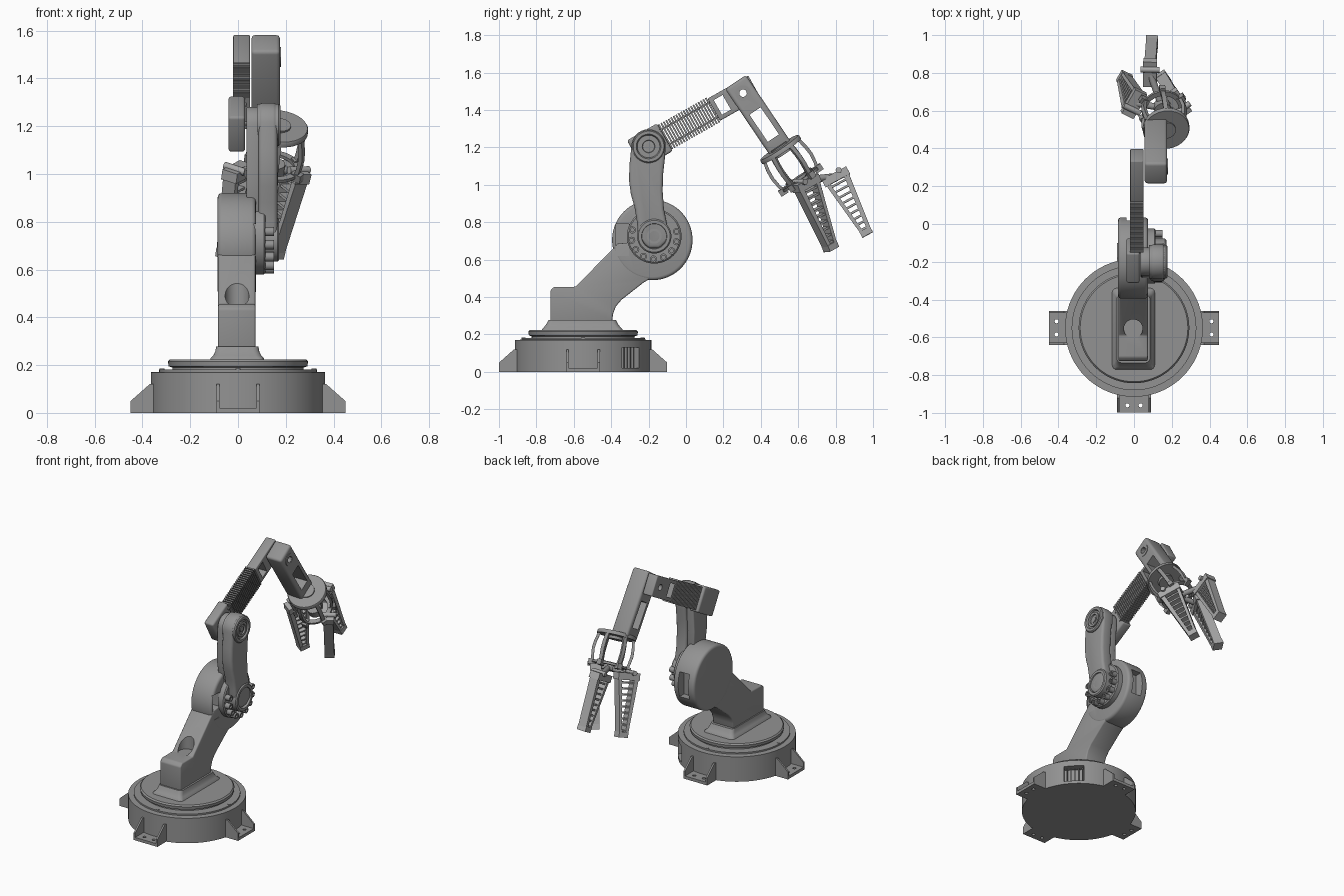
import bpy, bmesh, math
from mathutils import Vector as V

if "Cube" in bpy.data.objects:
    bpy.data.objects.remove(bpy.data.objects["Cube"])

grey = bpy.data.materials.new("machine grey")
grey.diffuse_color = (0.29, 0.29, 0.29, 1)
grey.use_nodes = True
grey.node_tree.nodes["Principled BSDF"].inputs["Base Color"].default_value = grey.diffuse_color
light = bpy.data.materials.new("light grey")
light.diffuse_color = (0.39, 0.39, 0.39, 1)
light.use_nodes = True
light.node_tree.nodes["Principled BSDF"].inputs["Base Color"].default_value = light.diffuse_color
X, Y, Z = V((1, 0, 0)), V((0, 1, 0)), V((0, 0, 1))


def frame(o, e3, e1):
    """Origin plus three axes; e1 is squared up against e3."""
    o, e3, e1 = V(o), V(e3).normalized(), V(e1)
    e1 = (e1 - e3 * e1.dot(e3)).normalized()
    return o, e1, e3.cross(e1), e3


SIDE = frame((0, 0, 0), X, Y)      # profiles in (y, z), depth along x


def put(fr, a, b, c):
    return fr[0] + fr[1] * a + fr[2] * b + fr[3] * c


def finish(name, bm, bevel=0, mat=grey):
    bmesh.ops.remove_doubles(bm, verts=bm.verts, dist=1e-5)
    bmesh.ops.recalc_face_normals(bm, faces=bm.faces)
    me = bpy.data.meshes.new(name)
    bm.to_mesh(me)
    bm.free()
    me.materials.append(mat)
    ob = bpy.data.objects.new(name, me)
    bpy.context.collection.objects.link(ob)
    if bevel:
        m = ob.modifiers.new("bevel", 'BEVEL')
        m.width, m.segments, m.angle_limit = bevel, 3, math.radians(40)
        bpy.context.view_layer.objects.active = ob
        bpy.ops.object.modifier_apply(modifier="bevel")
    return ob


def solids(name, parts, fr=SIDE, bevel=0, mat=grey):
    """Several extruded outlines (points, depth0, depth1) as one object."""
    bm = bmesh.new()
    for pts, h0, h1 in parts:
        lo = [bm.verts.new(put(fr, a, b, h0)) for a, b in pts]
        hi = [bm.verts.new(put(fr, a, b, h1)) for a, b in pts]
        bm.faces.new(lo)
        bm.faces.new(hi)
        for i in range(len(pts)):
            j = (i + 1) % len(pts)
            bm.faces.new((lo[i], lo[j], hi[j], hi[i]))
    return finish(name, bm, bevel, mat)


def lathe(name, prof, fr, n=48, mat=grey):
    """Closed (radius, height) outline turned about the third axis."""
    bm = bmesh.new()
    rings = []
    for k in range(n):
        t = math.tau * k / n
        rings.append([bm.verts.new(put(fr, r * math.cos(t), r * math.sin(t), h)) for r, h in prof])
    for k in range(n):
        p, q = rings[k], rings[(k + 1) % n]
        for i in range(len(prof)):
            j = (i + 1) % len(prof)
            if prof[i][0] == 0 and prof[j][0] == 0:
                continue
            vs = [p[i], p[j], q[j], q[i]]
            if prof[i][0] == 0:
                vs = vs[:3]
            elif prof[j][0] == 0:
                vs = [p[i], p[j], q[i]]
            bm.faces.new(vs)
    return finish(name, bm, 0, mat)


def rect(a0, a1, b0, b1):
    return [(a0, b0), (a1, b0), (a1, b1), (a0, b1)]


def arc(cy, cz, r, d0, d1, n=20):
    return [(cy + r * math.cos(math.radians(d0 + (d1 - d0) * i / n)),
             cz + r * math.sin(math.radians(d0 + (d1 - d0) * i / n))) for i in range(n + 1)]


def rod(name, p, q, r, n=16, mat=grey):
    d = V(q) - V(p)
    return lathe(name, [(0, 0), (r, 0), (r, d.length), (0, d.length)], frame(p, d, X + Y * 0.3), n, mat)


def cut(ob, cutter):
    m = ob.modifiers.new("cut", 'BOOLEAN')
    m.operation, m.object, m.solver = 'DIFFERENCE', cutter, 'EXACT'
    bpy.context.view_layer.objects.active = ob
    bpy.ops.object.modifier_apply(modifier="cut")
    bpy.data.objects.remove(cutter)


# Base drum with a connector recess
BASE = frame((0, -0.55, 0), Z, X)
base = lathe("base_drum", [(0, 0), (.365, 0), (.365, .17), (.33, .172), (.33, .182), (0, .182)], BASE, 72)
port = frame((0, -0.55, 0), (1, 1, 0), (-1, 1, 0))
cut(base, solids("port_cutter", [(rect(-.065, .065, .02, .13), .31, .45)], port))
solids("port_ribs", [(rect(-.05 + .025 * i, -.044 + .025 * i, .02, .13), .3, .33) for i in range(5)], port)
lathe("turntable", [(0, .17), (.275, .17), (.275, .19), (.29, .195), (.293, .215), (.285, .224), (0, .224)], BASE, 72)
for i in range(4):
    t = math.tau * i / 4
    c = V((.318 * math.cos(t), -.55 + .318 * math.sin(t), 0))
    rod("base_screw", c + Z * .175, c + Z * .185, .011, 12)
    # Mounting foot: floor plate, two gussets, bolt holes
    out = V((math.cos(t), math.sin(t), 0))
    ff = frame((0, -.55, 0), out.cross(Z), out)
    gus = [(.35, 0), (.449, 0), (.449, .05), (.37, .12), (.35, .12)]
    solids("foot_gussets", [(gus, -.09, -.078), (gus, .078, .09)], ff)
    plate = solids("foot_plate", [(rect(.34, .449, 0, .02), -.08, .08)], ff)
    for s in (-.035, .035):
        p = put(ff, .41, 0, s)
        cut(plate, rod("hole_cutter", p - Z * .05, p + Z * .05, .011, 12))

# Flared pedestal
bm = bmesh.new()
prev = None
for z, hx, hy in [(.215, .115, .218), (.228, .112, .215), (.24, .1, .203), (.258, .092, .19), (.278, .088, .18)]:
    ring = []
    for k, (sx, sy) in enumerate([(1, 1), (-1, 1), (-1, -1), (1, -1)]):
        ring += [bm.verts.new((px, py, z)) for px, py in
                 arc(-.003 + sx * (hx - .025), -.555 + sy * (hy - .025), .025, 90 * k, 90 * k + 90, 4)]
    if prev:
        for i in range(20):
            j = (i + 1) % 20
            bm.faces.new((prev[i], prev[j], ring[j], ring[i]))
    else:
        bm.faces.new(ring)
    prev = ring
bm.faces.new(prev)
finish("pedestal", bm)

# Lower arm and shoulder drum
lower = [(-.725, .27), (-.725, .435), (-.705, .455), (-.59, .455), (-.365, .685), (-.18, .705), (-.19, .5),
         (-.23, .475), (-.345, .385), (-.375, .35), (-.39, .31), (-.395, .27)]
arm = solids("lower_arm", [(lower, -.083, .073)], bevel=.008)
cut(arm, rod("bore_cutter", (-.004, -.555, .452), (-.004, -.555, .9), .05, 32))
drum = solids("shoulder_drum", [(arc(-.18, .705, .215, 0, 355, 71), -.085, .075)], bevel=.018)
cut(drum, solids("pocket_cutter", [(rect(-.375, -.305, .62, .79), .0, .2)]))
cut(drum, solids("pocket_cutter", [(rect(-.03, .1, .62, .79), -.04, .035)]))

# Shoulder bearing with a bolt circle
SH = frame((0, -.17, .725), X, Y)
lathe("shoulder_plate", [(0, .07), (.146, .07), (.146, .108), (.138, .115), (0, .115)], SH)
lathe("shoulder_bearing", [(0, .1), (.092, .1), (.092, .165), (.085, .172), (.068, .172), (.064, .155),
                           (.04, .155), (.04, .165), (.028, .165), (.028, .145), (0, .145)], SH)
for i in range(9):
    a = math.radians(164 + i * 26)
    p = V((.11, -.17 + .122 * math.cos(a), .725 + .122 * math.sin(a)))
    lathe("shoulder_bolt", [(0, 0), (.019, 0), (.019, .04), (.01, .04), (.01, .03), (0, .03)], frame(p, X, Y), 16)

# Upper arm: curved column with a round elbow
upper = arc(-.2, 1.205, .092, 5, 180) + [(-.303, 1.1), (-.304, 1.02), (-.295, .95), (-.275, .88), (-.262, .8),
        (-.255, .71), (-.2, .66), (-.14, .66), (-.085, .71), (-.1, .78), (-.118, .87), (-.125, .97), (-.122, 1.06), (-.113, 1.14)]
solids("upper_arm", [(upper, .085, .165)], bevel=.018)
inner = arc(-.2, 1.205, .075, 0, 180) + [(-.285, 1.0), (-.25, .8), (-.13, .8), (-.14, 1.0)]
solids("upper_arm_inner", [(inner, .035, .09)], bevel=.008)
EL = frame((0, -.2, 1.205), X, Y)
lathe("elbow_cap", [(0, .08), (.088, .08), (.088, .17), (.082, .177), (.066, .177), (.06, .166), (.05, .166),
                    (.05, .174), (.034, .174), (.03, .16), (.018, .16), (.018, .17), (0, .17)], EL)

# Forearm: elbow block, cooling fins, end block
FA = frame((0, -.2, 1.205), X, (0, .505, .285))
solids("elbow_block", [(rect(-.085, .1, -.085, .085), -.04, .03)], FA, .012)
solids("forearm_fins", [(rect(s, s + .009, -.075, .076), -.02, .05) for s in [.1 + .0152 * i for i in range(20)]], FA)
solids("forearm_rails", [(rect(.08, .42, b, b + .01), -.005, .035) for b in (-.05, .04)], FA)
end = solids("forearm_end", [(rect(.4, .65, -.068, .068), -.02, .05)], FA, .006)
cut(end, solids("window_cutter", [(rect(.425, .48, -.045, .045), -.1, .2)], FA))

# Wrist link with a window and the pivot hole
WL = frame((0, .305, 1.49), X, (0, .56, -.83))
link = solids("wrist_link", [(rect(-.072, .36, -.067, .067), .056, .176)], WL, .016)
cut(link, solids("window_cutter", [(rect(.115, .29, -.036, .036), -.1, .3)], WL))
for ob in (end, link):
    cut(ob, rod("pivot_cutter", (-.1, .305, 1.49), (.3, .305, 1.49), .02, 24))
lathe("pivot_ring", [(.022, .17), (.042, .17), (.042, .18), (.022, .18)], frame((0, .305, 1.49), X, Y), 32)

# Gripper cage: flange, bowed struts, lower ring
D = V((-.1, .55, -.83)).normalized()
N = V((0, .83, .55))
GO = V((.17, .505, 1.19))
G = frame(GO, D, N)
lathe("wrist_flange", [(.03, -.012), (.12, -.012), (.124, -.006), (.124, .012), (.03, .012)], G)
lathe("flange_core", [(0, -.02), (.05, -.02), (.05, .03), (0, .03)], G, 24)
lathe("cage_ring", [(.085, .185), (.112, .185), (.112, .2), (.085, .2)], G)
for i in range(6):
    a = math.tau * i / 6
    rad = G[1] * math.cos(a) + G[2] * math.sin(a)
    sf = frame(GO, rad.cross(D), rad)
    solids("cage_strut", [([(.098, 0), (.115, 0), (.128, .06), (.132, .11), (.125, .16), (.115, .2),
                            (.098, .2), (.108, .16), (.114, .11), (.11, .06)], -.012, .012),
                          (rect(.09, .135, .18, .215), -.016, .016)], sf)

# Gripper fingers: tapered ladder frames, two opposing one
hub = put(G, 0, 0, .2)
rod("gripper_hub", hub - D * .025, hub + D * .025, .045, 24)
for p, q, rad in [((0, .64, 1.01), (-.05, .775, .665), (-.5, -.72, -.47)),
                  ((.235, .64, 1.01), (.15, .775, .665), (.5, -.72, -.47)),
                  ((.085, .8, 1.045), (.095, .965, .74), (0, .83, .55))]:
    p, q = V(p), V(q)
    u, L = (q - p).normalized(), (q - p).length
    o, e1, e2, e3 = frame(p, u, V(rad))
    fr = (o, e1, e3, e1.cross(e3))
    parts = [([(.042, 0), (.072, 0), (.032, L), (.012, L)], -.03, .03),
             ([(-.07, 0), (-.048, 0), (-.008, L), (-.026, L)], -.03, .03),
             (rect(-.075, .075, -.02, .025), -.036, .036),
             (rect(-.03, .034, L - .025, L + .01), -.032, .032)]
    for k in range(1, 10):
        s = L * k / 10
        w = .058 - .036 * k / 10
        parts.append((rect(-w, w, s, s + .011), -.022, .022))
    solids("gripper_finger", parts, fr, mat=light)
    rod("finger_arm", hub, p, .018, 12)
    rod("finger_pin", put(fr, .03, -.02, -.05), put(fr, .03, -.02, .05), .016, 12, light)

bpy.ops.object.select_all(action='SELECT')
bpy.ops.object.shade_smooth_by_angle(angle=math.radians(35))
